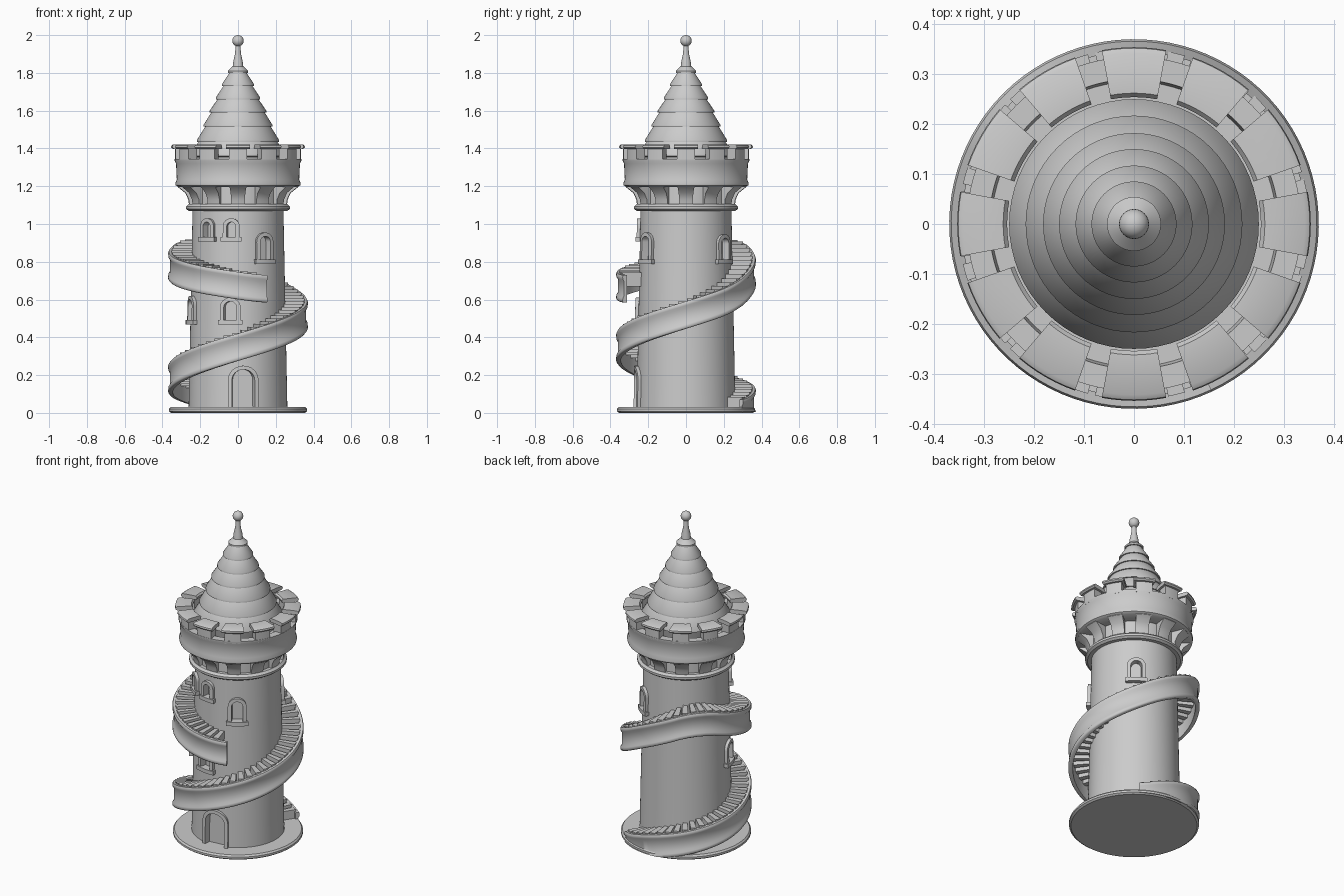
import bpy, bmesh
from math import sin, cos, pi, radians

if "Cube" in bpy.data.objects:
    bpy.data.objects.remove(bpy.data.objects["Cube"])


def finish(name, bm, angle=35):
    bmesh.ops.recalc_face_normals(bm, faces=bm.faces)
    me = bpy.data.meshes.new(name)
    bm.to_mesh(me)
    bm.free()
    ob = bpy.data.objects.new(name, me)
    bpy.context.collection.objects.link(ob)
    smooth(ob, angle)
    return ob


def smooth(ob, angle=35):
    bpy.ops.object.select_all(action='DESELECT')
    ob.select_set(True)
    bpy.context.view_layer.objects.active = ob
    bpy.ops.object.shade_smooth_by_angle(angle=radians(angle))


def polar(r, a, z):
    return (r * cos(a), r * sin(a), z)


def skin(bm, rows, closed=False):
    """Join rows of points whose cross-sections are closed loops; cap the ends."""
    vs = [[bm.verts.new(p) for p in row] for row in rows]
    n = len(vs[0])
    pairs = list(zip(vs, vs[1:] + vs[:1])) if closed else list(zip(vs, vs[1:]))
    for a, b in pairs:
        for i in range(n):
            j = (i + 1) % n
            bm.faces.new((a[i], a[j], b[j], b[i]))
    if not closed:
        bm.faces.new(vs[0])
        bm.faces.new(vs[-1][::-1])


def lathe(name, profile, segs=96, closed=False):
    bm = bmesh.new()
    skin(bm, [[polar(r, 2 * pi * i / segs, z) for i in range(segs)] for r, z in profile], closed)
    return finish(name, bm)


def sector(bm, section, a0, a1, n=6):
    """Sweep an (r, z) section around the axis between two angles in degrees."""
    skin(bm, [[polar(r, radians(a0 + (a1 - a0) * i / n), z) for r, z in section]
              for i in range(n + 1)])


def box_section(r0, r1, z0, z1):
    return [(r0, z0), (r1, z0), (r1, z1), (r0, z1)]


def body_radius(z):
    return 0.262 - 0.022 * z / 1.1


def arch(w, h, n=12):
    pts = [(-w / 2, 0)]
    pts += [(-w / 2 * cos(pi * i / n), h - w / 2 + w / 2 * sin(pi * i / n)) for i in range(n + 1)]
    return pts + [(w / 2, 0)]


def wrap(pt, deg, z0, out):
    """Place a flat (across, up) point on the tower wall at a distance outwards."""
    u, v = pt
    r = body_radius(z0 + v)
    return polar(r + out, radians(deg) + u / r, z0 + v)


# Base and tower body
lathe("base_disc", [(0.355, 0), (0.366, 0.008), (0.366, 0.02), (0.358, 0.03)])
body = lathe("tower_body", [(body_radius(z), z) for z in (0.01, 0.3, 0.6, 0.9, 1.21)])

# Door and windows: (angle, sill height, width, height)
openings = [(276, 0.025, 0.155, 0.225), (261, 0.48, 0.105, 0.13), (197, 0.48, 0.105, 0.14),
            (304, 0.80, 0.10, 0.155), (53, 0.80, 0.10, 0.145),
            (230, 0.92, 0.085, 0.11), (262, 0.92, 0.085, 0.11)]
frames, cutters, sills = bmesh.new(), bmesh.new(), bmesh.new()
for deg, z, w, h in openings:
    t = 0.02
    outer, inner = arch(w, h), arch(w - 2 * t, h - t)
    skin(frames, [[wrap(o, deg, z, -0.015), wrap(o, deg, z, 0.018),
                   wrap(i, deg, z, 0.018), wrap(i, deg, z, -0.015)]
                  for o, i in zip(outer, inner)])
    niche = arch(w - 1.8 * t, h - 0.9 * t)
    skin(cutters, [[wrap(p, deg, z, d) for p in niche] for d in (-0.022, 0.06)])
    if z > 0.1:
        r = body_radius(z)
        half = (w / 2 + 0.008) / r * 180 / pi
        sector(sills, box_section(r - 0.02, r + 0.025, z - 0.012, z + 0.012),
               deg - half, deg + half)
finish("arch_frames", frames)
finish("window_sills", sills)
cutter = finish("niche_cutter", cutters)
cutter.hide_render = True
mod = body.modifiers.new("niches", 'BOOLEAN')
mod.operation, mod.solver, mod.object = 'DIFFERENCE', 'EXACT', cutter
bpy.context.view_layer.objects.active = body
bpy.ops.object.modifier_apply(modifier=mod.name)
bpy.data.objects.remove(cutter)
smooth(body)

# Spiral stair: rail height by angle, climbing to a peak then descending
keys = [(55, 0.06), (90, 0.13), (180, 0.25), (270, 0.42), (360, 0.59), (405, 0.68),
        (450, 0.82), (495, 0.93), (540, 0.85), (585, 0.79), (630, 0.745), (655, 0.725)]


def rail_raw(a):
    a = min(max(a, 55), 655)
    for (a0, z0), (a1, z1) in zip(keys, keys[1:]):
        if a <= a1:
            return z0 + (z1 - z0) * (a - a0) / (a1 - a0)


def rail(a):
    return sum(rail_raw(a + d) for d in (-16, -8, 0, 8, 16)) / 5


section = [(0.345, 0), (0.366, 0), (0.37, -0.008), (0.369, -0.022), (0.361, -0.035),
           (0.361, -0.11), (0.369, -0.122), (0.37, -0.138), (0.364, -0.145), (0.345, -0.145)]
bm = bmesh.new()
skin(bm, [[polar(r, radians(a), max(rail(a) + dz, 0.004 - dz * 0.01)) for r, dz in section]
          for a in range(55, 656, 4)])
finish("stair_wall", bm, 50)

bm = bmesh.new()
for a in range(60, 652, 8):
    z = rail(a)
    sector(bm, box_section(0.235, 0.352, max(z - 0.065, 0.005), z + 0.008), a - 2.8, a + 2.8, 2)
finish("stair_steps", bm)

# Corbelled neck under the parapet
lathe("neck_ring", [(0.23, 1.07), (0.262, 1.07), (0.275, 1.08), (0.275, 1.093),
                    (0.262, 1.105), (0.23, 1.105)], closed=True)
bm = bmesh.new()
for i in range(12):
    sector(bm, [(0.22, 1.09), (0.258, 1.09), (0.263, 1.13), (0.28, 1.165),
                (0.318, 1.195), (0.318, 1.21), (0.22, 1.21)], i * 30 - 8, i * 30 + 8)
finish("corbels", bm)

# Parapet ring with walkway
lathe("parapet", [(0.22, 1.195), (0.315, 1.195), (0.33, 1.205), (0.332, 1.215), (0.324, 1.235),
                  (0.328, 1.32), (0.335, 1.335), (0.335, 1.345), (0.29, 1.345),
                  (0.285, 1.31), (0.22, 1.31)], closed=True)

# Merlons with overhanging cap stones
merlons, caps = bmesh.new(), bmesh.new()
for i in range(12):
    a = i * 30
    sector(merlons, box_section(0.275, 0.333, 1.33, 1.41), a - 8, a + 8)
    sector(caps, [(0.258, 1.398), (0.345, 1.398), (0.354, 1.406), (0.352, 1.416),
                  (0.342, 1.422), (0.262, 1.422), (0.254, 1.412)], a - 10.5, a + 10.5)
finish("merlons", merlons)
finish("cap_stones", caps)

# Stepped conical roof, spire and ball
tiers = [(0.25, 1.36), (0.217, 1.435), (0.182, 1.515), (0.15, 1.59),
         (0.117, 1.66), (0.085, 1.73), (0.054, 1.80)]
profile = [(0.22, 1.30), (0.235, 1.355)]
for (r, z), (r2, z2) in zip(tiers, tiers[1:] + [(0.036, 1.835)]):
    profile += [(r, z), (r, z + 0.01), (r2 - 0.008, z2)]
profile += [(0.024, 1.865), (0.016, 1.90), (0.012, 1.95)]
lathe("roof", profile, 64)

bm = bmesh.new()
bmesh.ops.create_uvsphere(bm, u_segments=24, v_segments=16, radius=0.03)
bmesh.ops.translate(bm, verts=bm.verts, vec=(0, 0, 1.97))
finish("roof_ball", bm, 60)
